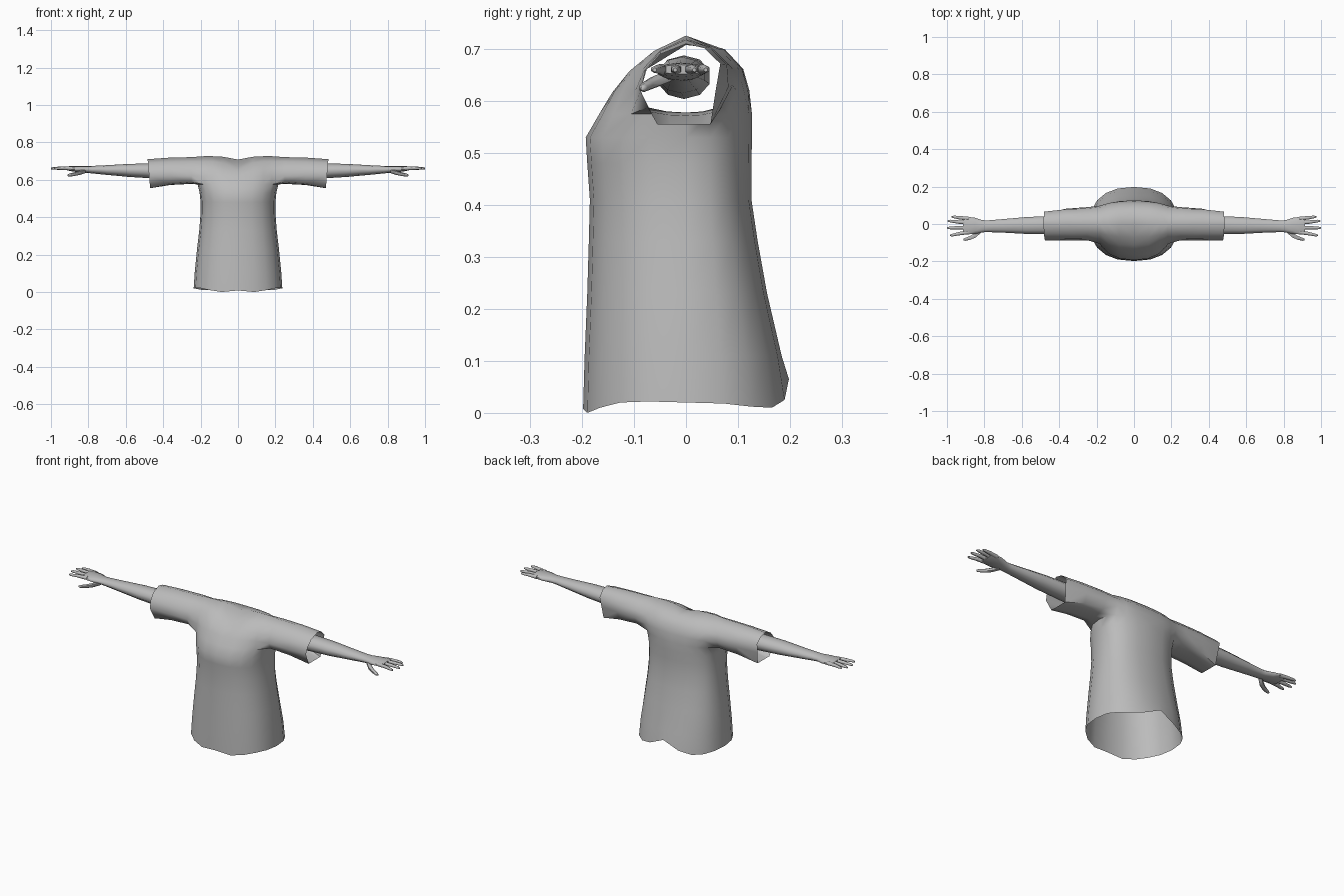
import bpy, bmesh, math
from mathutils import Vector

if "Cube" in bpy.data.objects:
    bpy.data.objects.remove(bpy.data.objects["Cube"])

grey = bpy.data.materials.new("plain grey")
grey.diffuse_color = (0.5, 0.5, 0.5, 1)
grey.use_nodes = True
grey.node_tree.nodes["Principled BSDF"].inputs["Base Color"].default_value = grey.diffuse_color


def finish(name, bm):
    """Turn a right-hand half mesh into a mirrored, smooth object."""
    bmesh.ops.recalc_face_normals(bm, faces=bm.faces)
    me = bpy.data.meshes.new(name)
    bm.to_mesh(me)
    bm.free()
    me.materials.append(grey)
    ob = bpy.data.objects.new(name, me)
    bpy.context.collection.objects.link(ob)
    mod = ob.modifiers.new("mirror", "MIRROR")
    mod.use_clip = True
    mod.merge_threshold = 0.0005
    bpy.ops.object.select_all(action='DESELECT')
    ob.select_set(True)
    bpy.context.view_layer.objects.active = ob
    bpy.ops.object.shade_smooth_by_angle(angle=math.radians(65))
    return ob


def bridge(bm, a, b, closed=False):
    n = len(a)
    for i in range(n if closed else n - 1):
        j = (i + 1) % n
        bm.faces.new((a[i], a[j], b[j], b[i]))


# ---- shirt: half rings from centre front (column 0) to centre back (column 10)
bm = bmesh.new()
hem = [.008, .0, .01, .02, .022, .02, .018, .012, .010, .025, .065]
body = [  # height, half width, front y, back y
    (0, .237, -.198, .198), (.11, .231, -.195, .184), (.23, .219, -.190, .156),
    (.33, .207, -.187, .138), (.41, .201, -.185, .126), (.48, .200, -.190, .126),
    (.53, .205, -.193, .127), (.575, .216, -.167, .127)]
rings = []
for k, (z, w, yf, yb) in enumerate(body):
    ring = []
    for c in range(11):
        a = math.pi * c / 10
        s, co = abs(math.sin(a)) ** .85, math.cos(a)
        x = 0 if c in (0, 10) else w * s
        y = (yf if co > 0 else -yb) * abs(co) ** .85 * (1 if co > 0 else -1)
        ring.append(bm.verts.new((x, y, hem[c] if k == 0 else z)))
    rings.append(ring)
for a, b in zip(rings, rings[1:]):
    bridge(bm, a, b)

# chest and back panels close over the shoulders, with a shallow neck scoop
top = rings[-1]
xs = [top[c].co.x for c in range(4)]


def panel_row(z, centre, edge):
    row = []
    for c in range(4):
        y = centre + (edge - centre) * (c / 3) ** 2
        dip = .036 * math.exp(-(xs[c] / .06) ** 2 - ((y + .05) / .06) ** 2)
        row.append(bm.verts.new((xs[c], y, z - dip)))
    return row


front = [top[:4]] + [panel_row(*r) for r in
                     ((.62, -.142, -.098), (.66, -.112, -.085), (.697, -.07, -.05))]
back = [top[:6:-1]] + [panel_row(*r) for r in
                       ((.62, .122, .098), (.662, .110, .090), (.700, .075, .052))]
ridge = panel_row(.726, 0, 0)
for rows in (front, back):
    rows = rows + [ridge]
    for a, b in zip(rows, rows[1:]):
        bridge(bm, a, b)

# sleeve grows from the armhole to an open angular cuff
armhole = ([r[3] for r in front] + [ridge[3]] + [r[3] for r in reversed(back)]
           + [top[6], top[5], top[4]])
upper = [(-.074, .588), (-.087, .62), (-.080, .66), (-.050, .697), (0, .721), (.047, .705),
         (.083, .67), (.090, .63), (.070, .590), (.032, .580), (0, .578), (-.036, .580)]
cuff = [(-.055, .555), (-.088, .62), (-.076, .66), (-.050, .690), (0, .710), (.035, .702),
        (.066, .672), (.057, .62), (.047, .555), (.03, .555), (0, .555), (-.03, .555)]
prev = armhole
for x, t, lean in ((.25, 0, 0), (.36, .25, .05), (.47, 1, .09)):
    loop = []
    for (y0, z0), (y1, z1) in zip(upper, cuff):
        z = z0 + (z1 - z0) * t
        loop.append(bm.verts.new((x + lean * (z - .56), y0 + (y1 - y0) * t, z)))
    bridge(bm, prev, loop, True)
    prev = loop
finish("shirt", bm)


# ---- bare arm, hand and fingers
def tube(bm, sections, sides, cap_start=False):
    """Sections are (x, y, z, y radius, z radius), swept along x."""
    prev = None
    for x, y, z, ry, rz in sections:
        loop = [bm.verts.new((x, y + ry * math.cos(math.tau * (i + .5) / sides),
                              z + rz * math.sin(math.tau * (i + .5) / sides)))
                for i in range(sides)]
        if prev:
            bridge(bm, prev, loop, True)
        elif cap_start:
            bm.faces.new(loop)
        prev = loop
    bm.faces.new(prev)


bm = bmesh.new()
tube(bm, [(.40, -.004, .646, .052, .042), (.48, -.006, .648, .050, .039),
          (.58, -.008, .650, .047, .035), (.70, -.010, .652, .038, .026),
          (.78, -.012, .654, .033, .020), (.81, -.012, .655, .034, .018),
          (.85, -.010, .657, .046, .017), (.90, -.008, .660, .050, .013),
          (.915, -.008, .661, .046, .009)], 10)
finish("arm", bm)

bm = bmesh.new()
for y0, y1, tip in ((-.044, -.060, .985), (-.019, -.021, 1.0),
                    (.006, .016, .996), (.029, .038, .975)):
    mid = (.89 + tip) / 2
    tube(bm, [(.885, y0, .660, .012, .011), (mid, (y0 + y1) / 2, .662, .0105, .009),
              (tip - .012, y1, .661, .008, .007), (tip, y1, .660, .004, .004)], 6, True)
finish("fingers", bm)

bm = bmesh.new()
tube(bm, [(.815, -.032, .648, .014, .012), (.845, -.058, .638, .015, .012),
          (.875, -.074, .630, .012, .010), (.902, -.082, .625, .009, .008),
          (.912, -.083, .624, .004, .004)], 6, True)
finish("thumb", bm)
